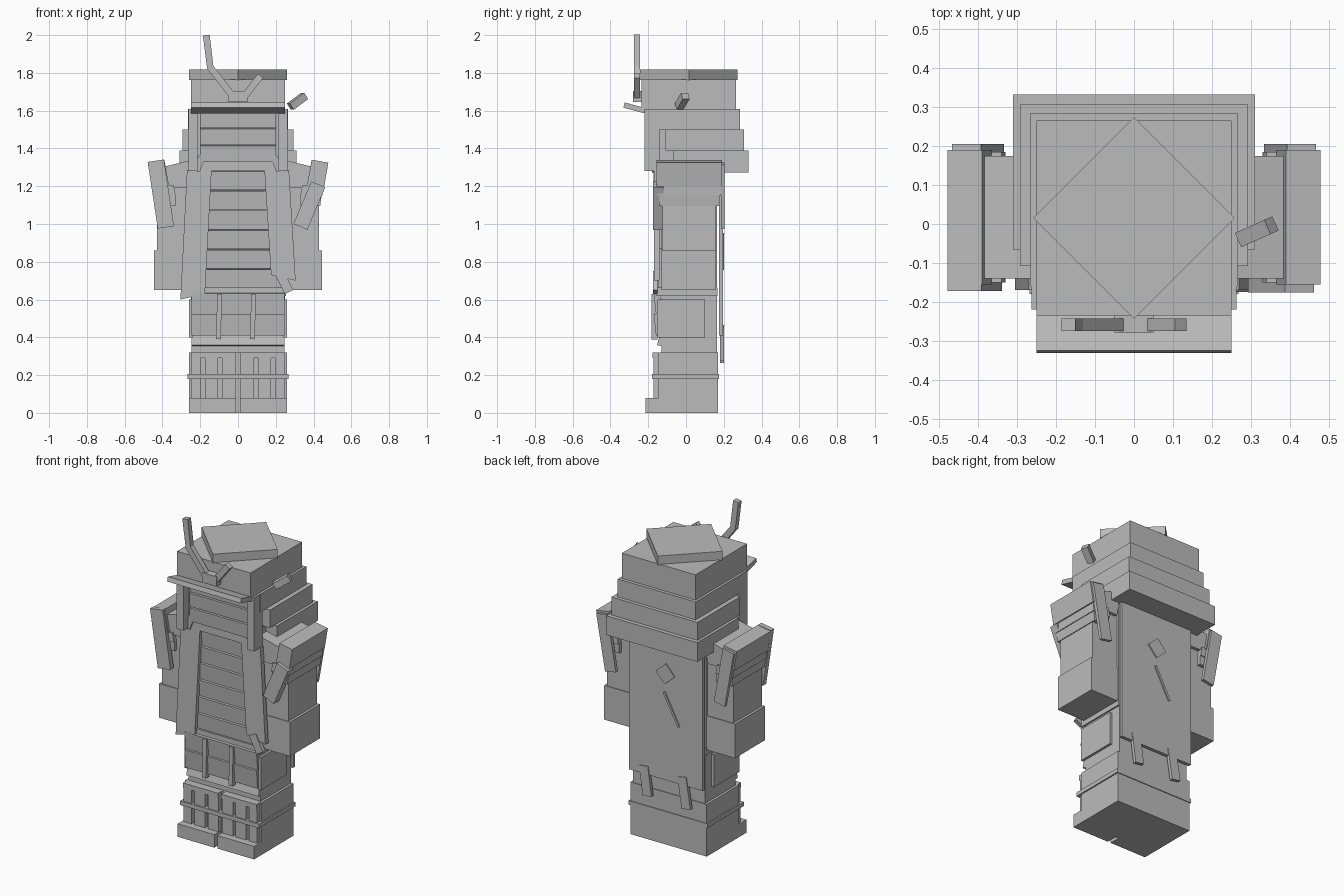
import bpy, bmesh, math
from mathutils import Vector, Matrix

cube = bpy.data.objects.get("Cube")
if cube:
    bpy.data.objects.remove(cube, do_unlink=True)

grey = bpy.data.materials.new("plain_grey")
grey.use_nodes = True
grey.diffuse_color = (0.5, 0.5, 0.5, 1)
grey.node_tree.nodes["Principled BSDF"].inputs["Base Color"].default_value = (0.5, 0.5, 0.5, 1)


def finish(name, bm):
    bmesh.ops.recalc_face_normals(bm, faces=bm.faces)
    mesh = bpy.data.meshes.new(name)
    bm.to_mesh(mesh)
    bm.free()
    mesh.materials.append(grey)
    obj = bpy.data.objects.new(name, mesh)
    bpy.context.collection.objects.link(obj)
    return obj


def box(name, x, y, z, rot=0, axis='X'):
    """Box from three ranges, turned about its own centre."""
    spans = (x, y, z)
    centre = Vector([(a + b) / 2 for a, b in spans])
    bm = bmesh.new()
    bmesh.ops.create_cube(bm, size=1)
    size = Matrix.Diagonal([b - a for a, b in spans] + [1])
    bm.transform(Matrix.Translation(centre) @ Matrix.Rotation(math.radians(rot), 4, axis) @ size)
    return finish(name, bm)


def prism(name, profile, y, side=1):
    """Profile in x and z, extruded over a y range; side -1 mirrors it."""
    bm = bmesh.new()
    face = bm.faces.new([bm.verts.new((side * px, y[0], pz)) for px, pz in profile])
    new = bmesh.ops.extrude_face_region(bm, geom=[face])["geom"]
    verts = [v for v in new if isinstance(v, bmesh.types.BMVert)]
    bmesh.ops.translate(bm, verts=verts, vec=(0, y[1] - y[0], 0))
    return finish(name, bm)


def strip(name, path, width, y, side=1):
    """Flat bar of even width following a path in x and z."""
    pts = [Vector(p) for p in path]
    left, right = [], []
    for i, p in enumerate(pts):
        d = (pts[min(i + 1, len(pts) - 1)] - pts[max(i - 1, 0)]).normalized()
        n = Vector((-d.y, d.x)) * width / 2
        left.append(p + n)
        right.append(p - n)
    return prism(name, left + right[::-1], y, side)


# Legs
box("lower_legs", (-.25, .25), (-.145, .17), (0, .32))
box("upper_legs", (-.245, .245), (-.13, .165), (.32, .64))
box("shin_strap", (-.268, .268), (-.18, .175), (.18, .205))
for s, side in ((-1, "right"), (1, "left")):
    box(side + "_leg_side", sorted((s * .24, s * .26)), (-.145, .17), (0, .32))
    box(side + "_toe", sorted((s * .01, s * .26)), (-.215, -.13), (0, .08))
    box(side + "_knee_edge", sorted((s * .01, s * .25)), (-.178, -.14), (.29, .32))
    for inner, outer in ((.012, .085), (.105, .175), (.195, .25)):
        box(side + "_shin_slat", sorted((s * inner, s * outer)), (-.172, -.14), (.08, .32))
    box(side + "_hip_guard", sorted((s * .24, s * .26)), (-.15, .1), (.4, .6))

# Skirt: two tilted tiers and hanging cords
for z in (.41, .52):
    box("skirt_tier", (-.245, .245), (-.165, -.13), (z, z + .115), 6)
box("skirt_hem", (-.245, .245), (-.145, -.12), (.355, .42), -15)
for x in (-.1, .08):
    strip("skirt_cord", [(x, .63), (x, .53), (x - .004, .39)], .025, (-.183, -.15))
box("belt", (-.255, .255), (-.155, .168), (.62, .665))

# Torso with overlapping front slats
box("torso", (-.25, .25), (-.13, .165), (.64, 1.32))
for i in range(6):
    z = .66 + i * .104
    box("chest_slat", (-.24, .24), (-.148, -.125), (z, z + .1), 5)

# Lapels and collar
for s, side in ((-1, "right"), (1, "left")):
    low = .6 if s < 0 else .7
    prism(side + "_lapel", [(.14, 1.285), (.27, 1.285), (.305, low), (.175, low + .03)], (-.17, -.14), s)
    strip(side + "_collar_tab", [(.19, 1.36), (.22, 1.28)], .035, (-.18, -.13), s)
strip("sash_tail", [(.22, .74), (.27, .64)], .05, (-.175, -.15))

# Arms and layered shoulder guards
for s, side in ((-1, "right"), (1, "left")):
    box(side + "_arm", sorted((s * .255, s * .43)), (-.125, .155), (.85, 1.25))
    box(side + "_hand", sorted((s * .25, s * .445)), (-.13, .16), (.65, .86))
    prism(side + "_shoulder", [(.24, 1.34), (.385, 1.305), (.41, 1.19), (.27, 1.19)], (-.14, .175), s)
    prism(side + "_guard_top", [(.39, 1.34), (.478, 1.325), (.457, 1.2), (.365, 1.2)], (-.155, .19), s)
    prism(side + "_guard_middle", [(.34, 1.205), (.45, 1.205), (.447, 1.15), (.33, 1.15)], (-.15, .185), s)
    prism(side + "_guard_bottom", [(.33, 1.155), (.443, 1.155), (.435, 1.095), (.33, 1.095)], (-.143, .178), s)
    strip(side + "_guard_back_strap", [(.43, 1.32), (.37, .98)], .075, (.185, .205), s)
strip("right_guard_front_strap", [(.435, 1.335), (.382, .982)], .087, (-.172, -.14), -1)
strip("left_guard_front_strap", [(.425, 1.21), (.33, .985)], .08, (-.176, -.12))

# Back cape, its badge and tails
box("cape", (-.25, .25), (.175, .195), (.41, 1.3))
box("cape_badge", (-.045, .045), (.19, .203), (1.02, 1.11), 42, 'Y')
strip("cape_stripe", [(.01, .95), (-.09, .76)], .014, (.19, .202))
strip("left_tail", [(.15, .46), (.125, .28)], .06, (.18, .2))
strip("right_tail", [(-.11, .46), (-.14, .27)], .06, (.18, .2))

# Head and stepped neck guard
box("head", (-.235, .235), (-.17, .26), (1.28, 1.62))
for i in range(3):
    z = 1.33 + i * .09
    box("face_slat", (-.2, .2), (-.185, -.165), (z, z + .085), 4)
box("neck_guard_upper", (-.265, .265), (-.16, .285), (1.5, 1.61))
box("neck_guard_middle", (-.293, .293), (-.108, .307), (1.39, 1.5))
box("neck_guard_lower", (-.31, .31), (-.065, .332), (1.272, 1.39))
for s, side in ((-1, "right"), (1, "left")):
    box(side + "_cheek_post", sorted((s * .215, s * .263)), (-.22, -.14), (1.28, 1.61))

# Helmet
box("helmet", (-.25, .25), (-.235, .265), (1.605, 1.765))
box("helmet_cap", (-.183, .183), (-.168, .198), (1.762, 1.817), 45, 'Z')
box("brim", (-.25, .25), (-.33, -.21), (1.6, 1.628), -15)
box("crest_base", (-.05, .05), (-.28, -.23), (1.645, 1.705))
strip("right_horn", [(-.168, 2), (-.147, 1.83), (-.03, 1.68)], .036, (-.275, -.243))
strip("left_horn", [(.03, 1.67), (.12, 1.785)], .036, (-.275, -.243))

# Loose peg on the helmet side
peg = box("side_peg", (-.05, .05), (-.02, .02), (-.02, .02))
peg.matrix_world = Matrix.Translation((.315, -.02, 1.65)) @ Matrix.Rotation(.42, 4, 'Z') @ Matrix.Rotation(-.6, 4, 'Y')
